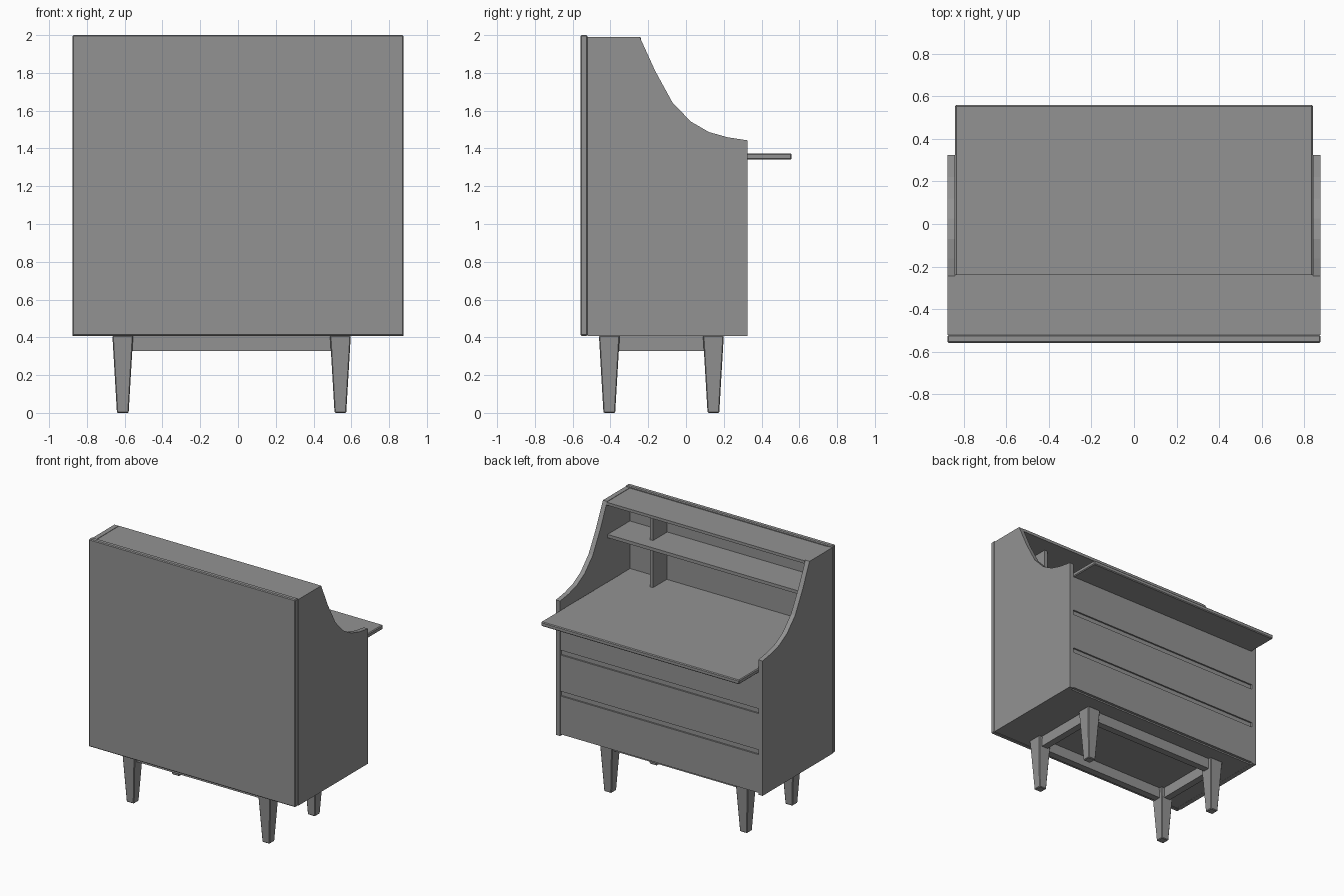
import bpy, bmesh

if "Cube" in bpy.data.objects:
    bpy.data.objects.remove(bpy.data.objects["Cube"])

# Dark grey paint for every part
paint = bpy.data.materials.new("dark_grey")
paint.diffuse_color = (0.29, 0.29, 0.29, 1)
paint.use_nodes = True
paint.node_tree.nodes["Principled BSDF"].inputs["Base Color"].default_value = paint.diffuse_color


def finish(name, bm, bevel=0.0):
    bmesh.ops.recalc_face_normals(bm, faces=bm.faces)
    me = bpy.data.meshes.new(name)
    bm.to_mesh(me)
    bm.free()
    me.materials.append(paint)
    ob = bpy.data.objects.new(name, me)
    bpy.context.collection.objects.link(ob)
    if bevel:
        mod = ob.modifiers.new("soft_edges", 'BEVEL')
        mod.width = bevel
        mod.segments = 1
    return ob


def box(name, x, y, z, bevel=0.0):
    """Box from (min, max) ranges on each axis."""
    bm = bmesh.new()
    bmesh.ops.create_cube(bm, size=1)
    for v in bm.verts:
        for i, (lo, hi) in enumerate((x, y, z)):
            v.co[i] = lo if v.co[i] < 0 else hi
    return finish(name, bm, bevel)


def extrude_profile(name, yz, x0, x1):
    """Side profile in y/z, given thickness along x."""
    bm = bmesh.new()
    face = bm.faces.new([bm.verts.new((x0, y, z)) for y, z in yz])
    ext = bmesh.ops.extrude_face_region(bm, geom=[face])
    for v in ext['geom']:
        if isinstance(v, bmesh.types.BMVert):
            v.co.x = x1
    return finish(name, bm)


def tapered_leg(name, cx, cy, top, bottom, height):
    bm = bmesh.new()
    bmesh.ops.create_cube(bm, size=2)
    for v in bm.verts:
        r, z = (top, height) if v.co.z > 0 else (bottom, 0)
        v.co = (cx + v.co.x * r, cy + v.co.y * r, z)
    return finish(name, bm, 0.005)


IN, OUT = 0.841, 0.877         # inner and outer half width
BACK, FRONT = -0.521, 0.325    # carcass depth range

# Back panel
box("back_panel", (-OUT, OUT), (-0.559, BACK), (0.408, 2.0), 0.006)

# Curved side panels
profile = [(BACK, 0.408), (FRONT, 0.408), (FRONT, 1.443), (0.22, 1.459),
           (0.121, 1.487), (0.026, 1.542), (-0.071, 1.642), (-0.163, 1.81),
           (-0.245, 1.99), (BACK, 1.99)]
for side, s in (("left", -1), ("right", 1)):
    extrude_profile(side + "_side_panel", profile, s * IN, s * OUT)

# Top, inner shelf and writing surface
box("top_panel", (-IN, IN), (BACK, -0.238), (1.965, 1.987))
box("inner_shelf", (-IN, IN), (BACK, -0.25), (1.71, 1.735))
box("writing_surface", (-IN, IN), (BACK, 0.559), (1.341, 1.374), 0.006)

# Upright dividers above and below the shelf
for name, z in (("lower_divider", (1.374, 1.71)), ("upper_divider", (1.735, 1.965))):
    box(name, (0.524, 0.55), (BACK, -0.348), z)

# Carcass core behind the drawers, and bottom panel
box("drawer_carcass", (-IN, IN), (BACK, 0.308), (0.42, 1.341))
box("bottom_panel", (-IN, IN), (BACK, 0.30), (0.409, 0.42))

# Drawer fronts separated by recessed gaps
for i, z in enumerate(((0.42, 0.713), (0.75, 1.028), (1.065, 1.341))):
    box(f"drawer_front_{i + 1}", (-IN, IN), (0.308, 0.32), z)

# Tapered legs
leg_x, leg_y = (-0.61, 0.542), (-0.406, 0.145)
for yn, y in zip(("front", "rear"), leg_y):
    for xn, x in zip(("left", "right"), leg_x):
        tapered_leg(f"{yn}_{xn}_leg", x, y, 0.055, 0.031, 0.409)

# Rails joining the legs
H, RZ = 0.027, (0.328, 0.409)
for n, y in zip(("front", "rear"), leg_y):
    box(n + "_rail", leg_x, (y - H, y + H), RZ)
for n, x in zip(("left", "right"), leg_x):
    box(n + "_rail", (x - H, x + H), leg_y, RZ)
